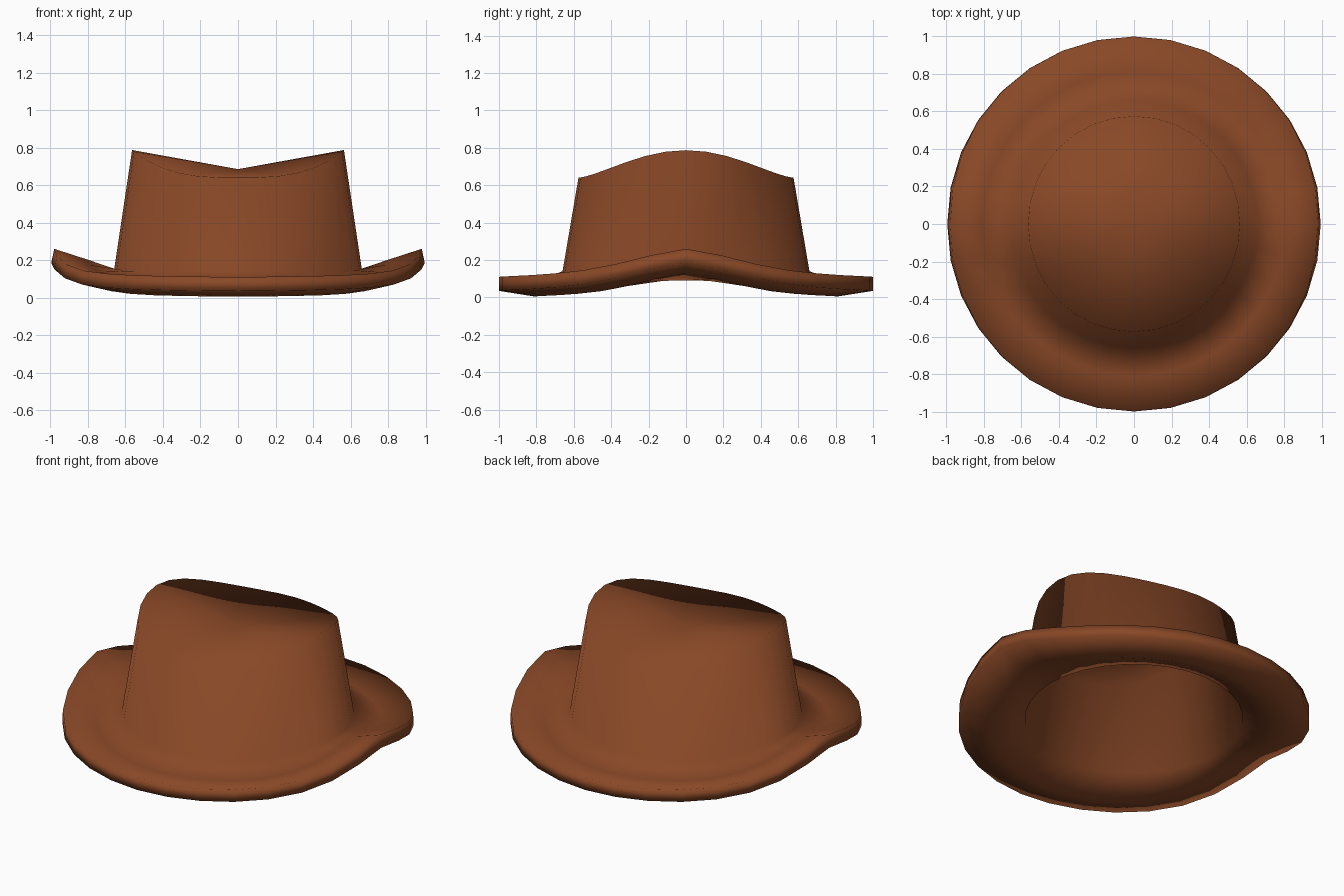
import bpy
import bmesh
from math import sin, cos, asin, pi

cube = bpy.data.objects.get("Cube")
if cube:
    bpy.data.objects.remove(cube, do_unlink=True)

SEGMENTS = 32
# Share of the side curl at each step from the side (0) to the front or back (8)
CURL = [1, 0.76, 0.45, 0.23, 0.12, 0.06, 0.03, 0.01, 0]

felt = bpy.data.materials.new("brown_felt")
felt.use_nodes = True
felt.diffuse_color = (0.25, 0.065, 0.02, 1)
shader = felt.node_tree.nodes["Principled BSDF"]
shader.inputs["Base Color"].default_value = felt.diffuse_color
shader.inputs["Roughness"].default_value = 0.9


def brim_lift(i):
    """The brim turns up sharply at the left and right."""
    step = i % 16
    return CURL[min(step, 16 - step)]


def rim_lift(i):
    """The crown's rim is highest at the left and right."""
    return abs(cos(2 * pi * i / SEGMENTS)) ** 3


def ring(bm, radius, height, lift_height, lift, lean=0):
    verts = []
    for i in range(SEGMENTS):
        a = 2 * pi * i / SEGMENTS
        r = radius - lean * lift(i)
        verts.append(bm.verts.new((r * cos(a), r * sin(a),
                                   height + lift_height * lift(i))))
    return verts


def bridge(bm, lower, upper):
    for i in range(SEGMENTS):
        j = (i + 1) % SEGMENTS
        bm.faces.new((lower[i], lower[j], upper[j], upper[i]))


def fan(bm, edge, height):
    tip = bm.verts.new((0, 0, height))
    for i in range(SEGMENTS):
        bm.faces.new((edge[i], edge[(i + 1) % SEGMENTS], tip))


bm = bmesh.new()
rings = [
    # Inside of the crown
    ring(bm, 0.525, 0.58, 0.145, rim_lift),
    ring(bm, 0.62, 0.085, 0.005, brim_lift),
    # Underside of the brim
    ring(bm, 0.81, 0.005, 0.125, brim_lift),
    ring(bm, 1.0, 0.035, 0.15, brim_lift, 0.004),
    # Top of the brim
    ring(bm, 1.0, 0.11, 0.15, brim_lift, 0.02),
    ring(bm, 0.81, 0.08, 0.125, brim_lift),
    # Outside of the crown
    ring(bm, 0.66, 0.14, 0.013, brim_lift),
    ring(bm, 0.575, 0.64, 0.147, rim_lift, 0.01),
]
for lower, upper in zip(rings, rings[1:]):
    bridge(bm, lower, upper)

# Dented top and its lining
fan(bm, rings[-1], 0.685)
fan(bm, rings[0], 0.605)
bmesh.ops.recalc_face_normals(bm, faces=bm.faces)
for face in bm.faces:
    face.smooth = True

mesh = bpy.data.meshes.new("hat")
bm.to_mesh(mesh)
bm.free()
mesh.materials.append(felt)
hat = bpy.data.objects.new("hat", mesh)
bpy.context.collection.objects.link(hat)
